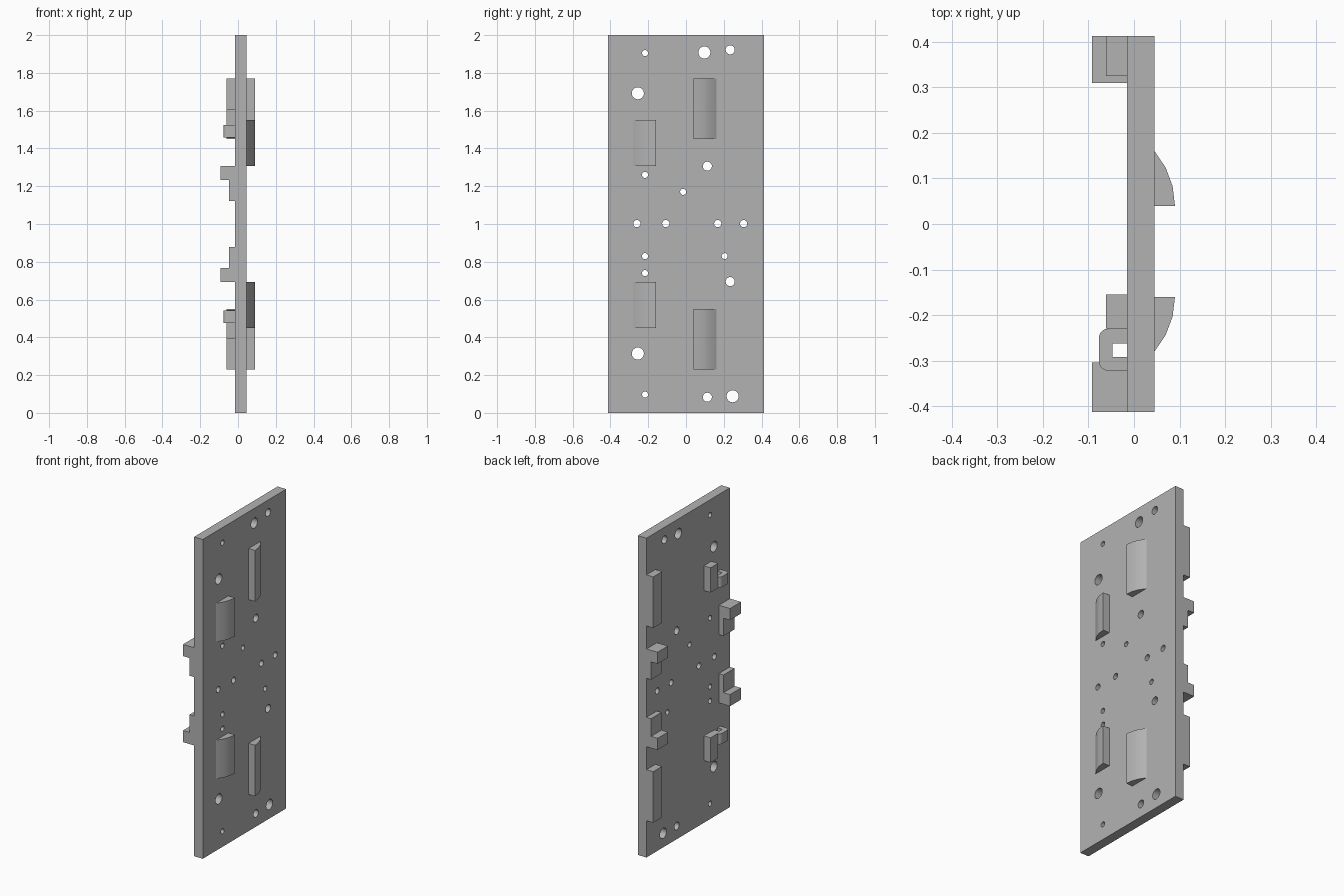
import bpy, bmesh, math
from mathutils import Matrix, Vector

cube = bpy.data.objects.get("Cube")
if cube:
    bpy.data.objects.remove(cube, do_unlink=True)

grey = bpy.data.materials.new("light grey")
grey.use_nodes = True
grey.diffuse_color = (0.45, 0.45, 0.45, 1)
grey.node_tree.nodes["Principled BSDF"].inputs["Base Color"].default_value = grey.diffuse_color

BACK, FACE = -0.015, 0.045      # the two broad faces of the plate
HALF = 0.413                    # half the plate width


def finish(name, bm, smooth=False):
    bmesh.ops.recalc_face_normals(bm, faces=bm.faces)
    mesh = bpy.data.meshes.new(name)
    bm.to_mesh(mesh)
    bm.free()
    mesh.materials.append(grey)
    ob = bpy.data.objects.new(name, mesh)
    bpy.context.collection.objects.link(ob)
    if smooth:
        bpy.ops.object.select_all(action='DESELECT')
        ob.select_set(True)
        bpy.context.view_layer.objects.active = ob
        bpy.ops.object.shade_smooth_by_angle(angle=math.radians(30))
    return ob


def prism(name, outline, z0, z1, smooth=False):
    """Extrude an (x, y) outline upwards from z0 to z1."""
    bm = bmesh.new()
    face = bm.faces.new([bm.verts.new((x, y, z0)) for x, y in outline])
    new = bmesh.ops.extrude_face_region(bm, geom=[face])["geom"]
    bmesh.ops.translate(bm, vec=(0, 0, z1 - z0),
                        verts=[v for v in new if isinstance(v, bmesh.types.BMVert)])
    return finish(name, bm, smooth)


def box(name, x0, x1, y0, y1, z0, z1):
    return prism(name, [(x0, y0), (x1, y0), (x1, y1), (x0, y1)], z0, z1)


def arc(cx, cy, r, a0, a1, n):
    angles = [math.radians(a0 + (a1 - a0) * i / n) for i in range(n + 1)]
    return [(cx + r * math.cos(a), cy + r * math.sin(a)) for a in angles]


# Plate with drilled holes, grouped by radius as (y, z)
plate = box("plate", BACK, FACE, -HALF, HALF, 0, 2)
holes = {
    0.032: [(0.097, 1.908), (-0.255, 1.692), (-0.255, 0.314), (0.247, 0.088)],
    0.024: [(0.234, 1.922), (0.113, 1.306), (0.234, 0.695), (0.113, 0.083)],
    0.019: [(-0.26, 1.002), (-0.107, 1.002), (0.168, 1.002), (0.305, 1.002)],
    0.016: [(-0.217, 1.905), (-0.217, 1.26), (-0.015, 1.17), (-0.217, 0.83),
            (0.205, 0.83), (-0.217, 0.74), (-0.217, 0.097)],
}
bm = bmesh.new()
for radius, spots in holes.items():
    for y, z in spots:
        bmesh.ops.create_cone(
            bm, cap_ends=True, segments=24, radius1=radius, radius2=radius, depth=0.3,
            matrix=Matrix.Translation((0, y, z)) @ Matrix.Rotation(math.pi / 2, 4, 'Y'))
drills = finish("hole_cutter", bm)
drills.hide_render = True
cut = plate.modifiers.new("holes", 'BOOLEAN')
cut.operation, cut.solver, cut.object = 'DIFFERENCE', 'EXACT', drills
bpy.ops.object.select_all(action='DESELECT')
plate.select_set(True)
bpy.context.view_layer.objects.active = plate
bpy.ops.object.modifier_apply(modifier=cut.name)
bpy.data.objects.remove(drills, do_unlink=True)
bpy.ops.object.shade_smooth_by_angle(angle=math.radians(30))


def ramp(name, thick_y, direction, z0, z1):
    """Curved wedge that thins out along y from its thick end."""
    radius, rise = 0.183, 0.045
    sweep = math.degrees(math.acos(1 - rise / radius))
    curve = arc(FACE + rise - radius, 0, radius, 0, sweep, 3)
    outline = [(FACE, thick_y)] + [(x, thick_y + direction * y) for x, y in curve]
    prism(name, outline, z0, z1, smooth=True)


# Clip loop outline: rounded outside, open slot against the plate
loop = [(BACK, -0.23)] + arc(-0.057, -0.25, 0.02, 90, 180, 6) \
    + arc(-0.057, -0.302, 0.02, 180, 270, 6) \
    + [(BACK, -0.322), (BACK, -0.292), (-0.047, -0.292), (-0.047, -0.262), (BACK, -0.262)]

# Everything else repeats in the upper and lower half, mirrored about z = 1
for half in ("upper", "lower"):
    def span(a, b):
        return (a, b) if half == "upper" else (2 - b, 2 - a)

    ramp(half + "_long_ramp", 0.04, 1, *span(1.45, 1.77))
    ramp(half + "_short_ramp", -0.16, -1, *span(1.308, 1.55))
    box(half + "_rear_block", -0.062, BACK, 0.325, HALF, *span(1.45, 1.77))
    box(half + "_clip_block", -0.062, BACK, -0.23, -0.155, *span(1.455, 1.61))
    prism(half + "_clip_loop", loop, *span(1.458, 1.524), smooth=True)
    for side, y0, y1 in (("front", -HALF, -0.304), ("rear", 0.31, HALF)):
        box(f"{half}_{side}_bracket_cap", -0.092, BACK, y0, y1, *span(1.233, 1.306))
        box(f"{half}_{side}_bracket_stem", -0.047, BACK, y0, y1, *span(1.122, 1.233))
